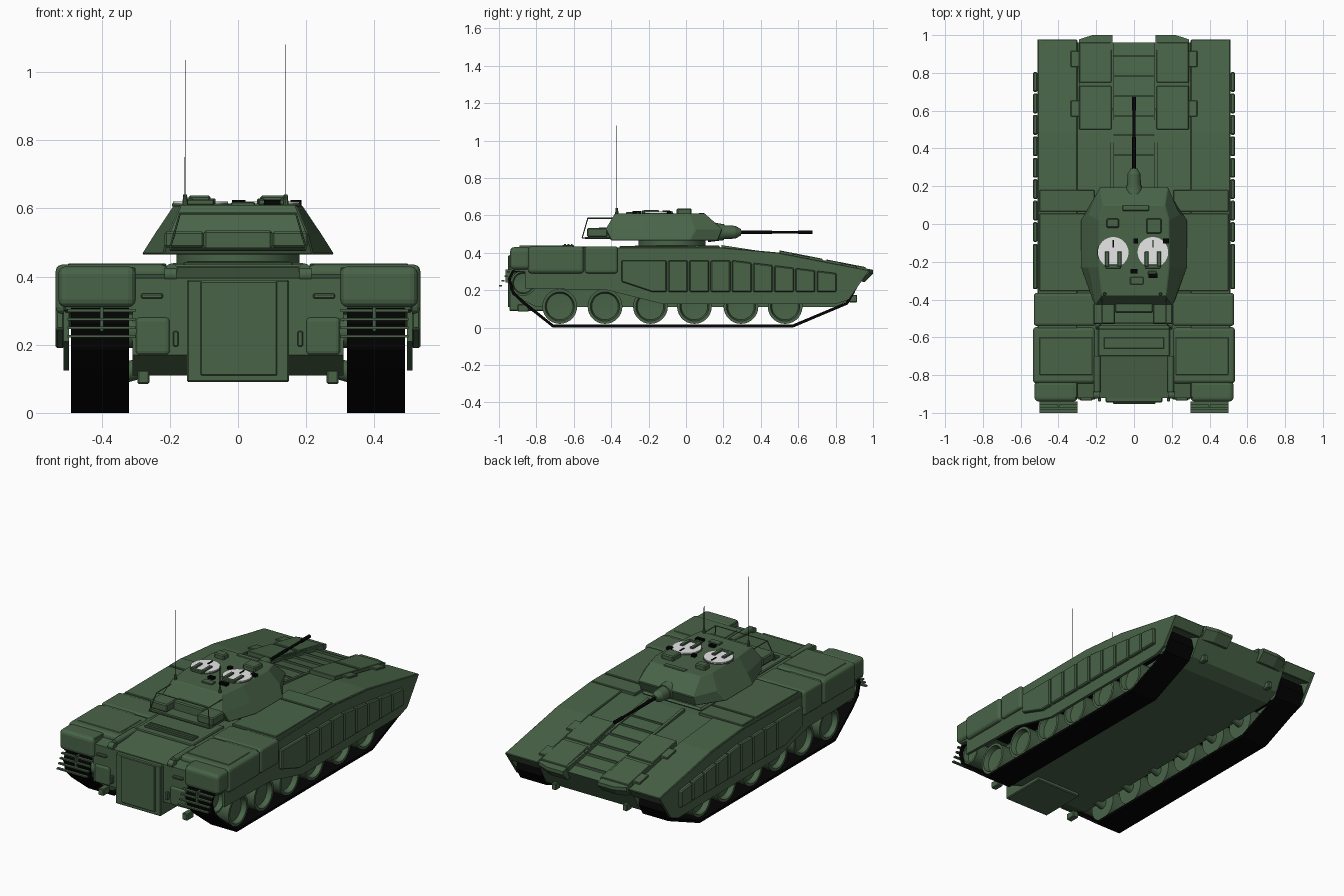
import bpy, bmesh, math
from mathutils import Vector, Matrix

if "Cube" in bpy.data.objects:
    bpy.data.objects.remove(bpy.data.objects["Cube"])

def material(name, r, g, b):
    m = bpy.data.materials.new(name)
    m.diffuse_color = (r, g, b, 1)
    m.use_nodes = True
    m.node_tree.nodes["Principled BSDF"].inputs["Base Color"].default_value = m.diffuse_color
    return m

GREEN = material("army_green", 0.066, 0.126, 0.064)
BLACK = material("black", 0.001, 0.001, 0.001)
GREY = material("light_grey", 0.8, 0.8, 0.8)

def finish(name, bm, mat=GREEN, bevel=0, mirror=False, smooth=False, segs=1):
    bmesh.ops.recalc_face_normals(bm, faces=bm.faces)
    me = bpy.data.meshes.new(name)
    bm.to_mesh(me)
    bm.free()
    me.materials.append(mat)
    if smooth:
        me.polygons.foreach_set("use_smooth", [True] * len(me.polygons))
        me.set_sharp_from_angle(angle=math.radians(35))
    ob = bpy.data.objects.new(name, me)
    bpy.context.collection.objects.link(ob)
    if bevel:
        b = ob.modifiers.new("bevel", 'BEVEL')
        b.width, b.segments, b.limit_method = bevel, segs, 'ANGLE'
    if mirror:
        m = ob.modifiers.new("mirror", 'MIRROR')
        m.use_clip = m.use_mirror_merge = False
    return ob

def loft(name, rings, **kw):
    """Closed solid through rings of equal point count."""
    bm = bmesh.new()
    vs = [[bm.verts.new(p) for p in r] for r in rings]
    n = len(vs[0])
    for a, b in zip(vs, vs[1:]):
        for i in range(n):
            bm.faces.new((a[i], a[(i + 1) % n], b[(i + 1) % n], b[i]))
    bm.faces.new(vs[0])
    bm.faces.new(vs[-1])
    return finish(name, bm, **kw)

def prism(name, yz, x0, x1, **kw):
    return loft(name, [[(x, y, z) for y, z in yz] for x in (x0, x1)], **kw)

def box(name, x0, x1, y0, y1, z0, z1, **kw):
    return prism(name, [(y0, z0), (y1, z0), (y1, z1), (y0, z1)], x0, x1, **kw)

def tube(name, p, q, r0, r1=None, sides=16, **kw):
    p, q = Vector(p), Vector(q)
    d = q - p
    bm = bmesh.new()
    rot = d.to_track_quat('Z', 'Y').to_matrix().to_4x4()
    bmesh.ops.create_cone(bm, cap_ends=True, segments=sides, radius1=r0, radius2=r0 if r1 is None else r1,
                          depth=d.length, matrix=Matrix.Translation((p + q) / 2) @ rot)
    return finish(name, bm, smooth=True, **kw)

def glacis(y):
    """Height of the upper deck along the length."""
    pts = [(-1, .428), (.18, .43), (.49, .402), (1.0, .303)]
    for (a, za), (b, zb) in zip(pts, pts[1:]):
        if y <= b:
            return za + (zb - za) * (y - a) / (b - a)

def deck_plate(name, x0, x1, y0, y1, h=.008, **kw):
    top = [(y, glacis(y) + h) for y in (y1, y0)]
    return prism(name, [(y0, glacis(y0) - .02), (y1, glacis(y1) - .02)] + top, x0, x1, **kw)

# Hull tub and side sponsons
prism("hull_tub", [(-.92, .17), (-.92, .395), (-.70, .427), (.18, .422), (.49, .39), (.96, .295),
                   (.88, .15), (.80, .11), (-.80, .11)], -.31, .31)
prism("sponson", [(-.92, .30), (-.92, .428), (.18, .43), (.49, .402), (.978, .307),
                  (.94, .25), (.86, .28), (-.80, .29)], .30, .51, bevel=.004, mirror=True)
prism("side_skirt", [(-.86, .40), (-.86, .21), (-.42, .20), (-.12, .125), (.80, .125), (.87, .15),
                     (.978, .305), (.49, .395), (.18, .42)], .495, .512, mirror=True)

# Tapered nose plates either side of the centre notch
def nose_ring(dz, back):
    pts = [(.115, .60), (.115, 1.0), (.22, 1.0), (.29, .978), (.29, .60)]
    return [(x, y - (back if y > .9 else 0), glacis(y) + dz) for x, y in pts]
loft("nose_plate", [nose_ring(-.06, .045), nose_ring(-.014, 0), nose_ring(.006, 0)], mirror=True)
box("tow_hook", .22, .25, .87, .915, .135, .175, bevel=.004, mirror=True)

# Skirt armour panels, following the falling top edge
prism("skirt_panel_long", [(-.345, .245), (-.345, .36), (-.105, .36), (-.105, .19), (-.18, .19)],
      .51, .535, bevel=.005, mirror=True)
for i in range(8):
    y0, y1 = -.095 + i * .1135, .01 + i * .1135
    t0, t1 = (min(.36, .36 - (y - .25) * .125) for y in (y0, y1))
    prism("skirt_panel", [(y0, .19), (y1, .19), (y1, t1), (y0, t0)], .51, .535, bevel=.006, mirror=True)

# Rear stowage boxes and deck plates
box("rear_side_box", .205, .535, -.845, -.545, .29, .435, bevel=.02, segs=3, mirror=True)
box("rear_side_box_front", .205, .53, -.54, -.365, .29, .435, bevel=.015, segs=3, mirror=True)
box("rear_corner_box", .30, .527, -.94, -.83, .31, .43, bevel=.022, segs=3, mirror=True)
box("box_lid", .22, .50, -.80, -.60, .43, .438, bevel=.003, mirror=True)
deck_plate("deck_panel_rear", .21, .50, -.355, .055, mirror=True, bevel=.003)
deck_plate("deck_panel_front", .21, .50, .065, .18, mirror=True, bevel=.003)
deck_plate("glacis_panel_mid", .12, .29, .50, .73, h=.013, mirror=True, bevel=.003)
deck_plate("glacis_panel_front", .12, .29, .75, .96, h=.013, mirror=True, bevel=.003)
for y in (.57, .83):
    deck_plate("glacis_tab", .28, .335, y, y + .085, h=.010, mirror=True, bevel=.003)
deck_plate("glacis_rail", .108, .125, .19, .96, h=.012, mirror=True)
for i in range(6):
    deck_plate("centre_rib", -.11, .11, .36 + i * .105, .368 + i * .105, h=-.002)

# Rear ramp, roof grille and rear details
box("rear_ramp", -.15, .15, -.945, -.66, .09, .39, bevel=.005)
box("ramp_inset_plate", -.11, .115, -.952, -.94, .11, .385, bevel=.003)
box("roof_rear_plate", -.19, .19, -.70, -.40, .41, .435, bevel=.005)
box("roof_grille", -.16, .16, -.66, -.60, .43, .443, bevel=.003)
for i in range(3):
    box("grille_slat", -.15, .15, -.652 + i * .018, -.642 + i * .018, .44, .446)
tube("roof_pipe", (.195, -.89, .42), (.195, -.70, .42), .018, mirror=True)
tube("pipe_end", (.18, -.905, .405), (.215, -.905, .405), .02, mirror=True)
box("rear_slot_step", .22, .285, -.935, -.91, .335, .35, bevel=.004, mirror=True)
box("rear_handle", .175, .19, -.94, -.91, .195, .24, bevel=.003, mirror=True)
box("rear_tow_eye", .26, .295, -.90, -.84, .085, .125, bevel=.004, mirror=True)
tube("final_drive", (.27, -.875, .24), (.34, -.875, .24), .05, mirror=True)
box("rear_lamp_box", .20, .30, -.93, -.90, .17, .28, bevel=.012, segs=3, mirror=True)

# Mud flap bars over the tracks
for i in range(4):
    y, z = -.953 - i * .0145, .30 - i * .025
    box("mud_flap_bar", .30, .50, y - .0035, y + .012, z - .004, z + .004, mirror=True)
box("mud_flap_post", .395, .405, -.965, -.93, .24, .31, mirror=True)

# Road wheels with dished faces, and end wheels
def wheel(name, y, z, r):
    prof = [(.335, 0), (.335, r), (.475, r), (.475, r * .84), (.445, r * .76), (.44, 0)]
    bm = bmesh.new()
    vs = [bm.verts.new((x, y, z + h)) for x, h in prof]
    es = [bm.edges.new(e) for e in zip(vs, vs[1:])]
    bmesh.ops.spin(bm, geom=vs + es, cent=(0, y, z), axis=(1, 0, 0), angle=math.tau, steps=28, use_merge=True)
    bmesh.ops.remove_doubles(bm, verts=bm.verts, dist=1e-5)
    finish(name, bm, mirror=True, smooth=True)
for y in (-.675, -.433, -.19, .045, .294, .53):
    wheel("road_wheel", y, .113, .093)
    tube("wheel_axle", (.29, y, .13), (.35, y, .113), .03, mirror=True)
wheel("drive_sprocket", -.87, .238, .068)
wheel("front_idler", .82, .20, .062)

# Track belts
path = [(-.86, .31), (-.925, .30), (-.945, .26), (-.925, .19), (-.87, .135), (-.71, .008), (.57, .008), (.86, .13),
        (.895, .19), (.88, .25), (.84, .272), (.3, .262), (-.5, .275)]
bm = bmesh.new()
sides = [[bm.verts.new((x, y, z)) for y, z in path] for x in (.32, .49)]
for i in range(len(path)):
    j = (i + 1) % len(path)
    bm.faces.new((sides[0][i], sides[0][j], sides[1][j], sides[1][i]))
belt = finish("track_belt", bm, mat=BLACK)
sol = belt.modifiers.new("thickness", 'SOLIDIFY')
sol.thickness, sol.offset = .016, 0
belt.modifiers.new("mirror", 'MIRROR')

# Turret body and ring
def ring(half, z):
    return [(x, y, z) for x, y in half] + [(-x, y, z) for x, y in reversed(half)]
loft("turret_body", [
    ring([(.18, .17), (.282, .02), (.282, -.23), (.22, -.40)], .465),
    ring([(.18, .195), (.242, .05), (.244, -.23), (.205, -.43)], .525),
    ring([(.165, .10), (.187, .02), (.187, -.23), (.17, -.38)], .61)], bevel=.004)
tube("turret_ring", (0, -.075, .42), (0, -.075, .47), .18, sides=40)
box("ring_base", -.20, .20, -.28, .14, .42, .44, bevel=.01)

# Gun
tube("mantlet_base", (0, .12, .512), (0, .205, .51), .055, .042, sides=20)
tube("mantlet", (0, .19, .51), (0, .265, .51), .038, .034, sides=20)
tube("mantlet_nose", (0, .265, .51), (0, .295, .51), .034, .016, sides=20)
tube("gun_barrel", (0, .28, .51), (0, .67, .51), .0075, sides=12, mat=BLACK)
tube("muzzle_brake", (0, .60, .51), (0, .675, .51), .0105, sides=12, mat=BLACK)
tube("barrel_sleeve", (0, .29, .51), (0, .46, .51), .0095, sides=12, mat=BLACK)

# Turret hatches with green hinge arms
for cx in (-.11, .10):
    tube("hatch_rim", (cx, -.15, .605), (cx, -.15, .614), .084, sides=32)
    tube("hatch_disc", (cx, -.15, .61), (cx, -.15, .62), .081, sides=32, mat=GREY)
    for dx in (-.033, .033):
        box("hatch_arm", cx + dx - .011, cx + dx + .011, -.225, -.145, .612, .629, bevel=.003)
    box("hatch_hinge", cx - .04, cx + .04, -.236, -.215, .61, .626, bevel=.003)
    box("hatch_handle", cx - .003, cx + .003, -.125, -.085, .618, .625, mat=BLACK)

# Roof sights, periscopes and plates
box("sight_left", -.145, -.08, -.02, .03, .605, .638, bevel=.006)
box("sight_right", .065, .145, -.05, .03, .605, .638, bevel=.006)
box("roof_plate_front", -.06, .08, .07, .10, .605, .614, bevel=.003)
box("roof_box_rear", -.02, .05, -.32, -.28, .605, .618, bevel=.003)
box("roof_box_small", .075, .12, -.27, -.25, .605, .618, bevel=.003)
for x, y, w in ((0, -.25, .018), (.10, -.275, .024), (.17, -.09, .016), (.01, -.09, .012)):
    box("periscope", x - w, x + w, y - .012, y + .012, .60, .624, mat=BLACK)

# Turret rear stowage and wire basket
box("stowage_box_left", -.215, -.10, -.53, -.42, .485, .532, bevel=.006)
box("stowage_box_right", .10, .205, -.53, -.42, .485, .532, bevel=.006)
box("stowage_box_centre", -.10, .10, -.47, -.40, .475, .535, bevel=.006)
box("stowage_shelf", -.20, .20, -.54, -.39, .475, .485)
for z, y, x in ((.48, -.555, .20), (.585, -.525, .17)):
    tube("basket_rail", (-x, y, z), (x, y, z), .003, sides=6)
    tube("basket_side_rail", (x, y, z), (x, -.385, z), .003, sides=6, mirror=True)
tube("basket_post", (.20, -.555, .48), (.17, -.525, .585), .003, sides=6, mirror=True)

# Antennas
for x, top in ((-.155, 1.035), (.14, 1.08)):
    tube("antenna_base", (x, -.37, .56), (x, -.37, .64), .014, .006, sides=10)
    tube("antenna_rod", (x, -.37, .63), (x, -.37, top), .0016, .0008, sides=6, mat=BLACK)
